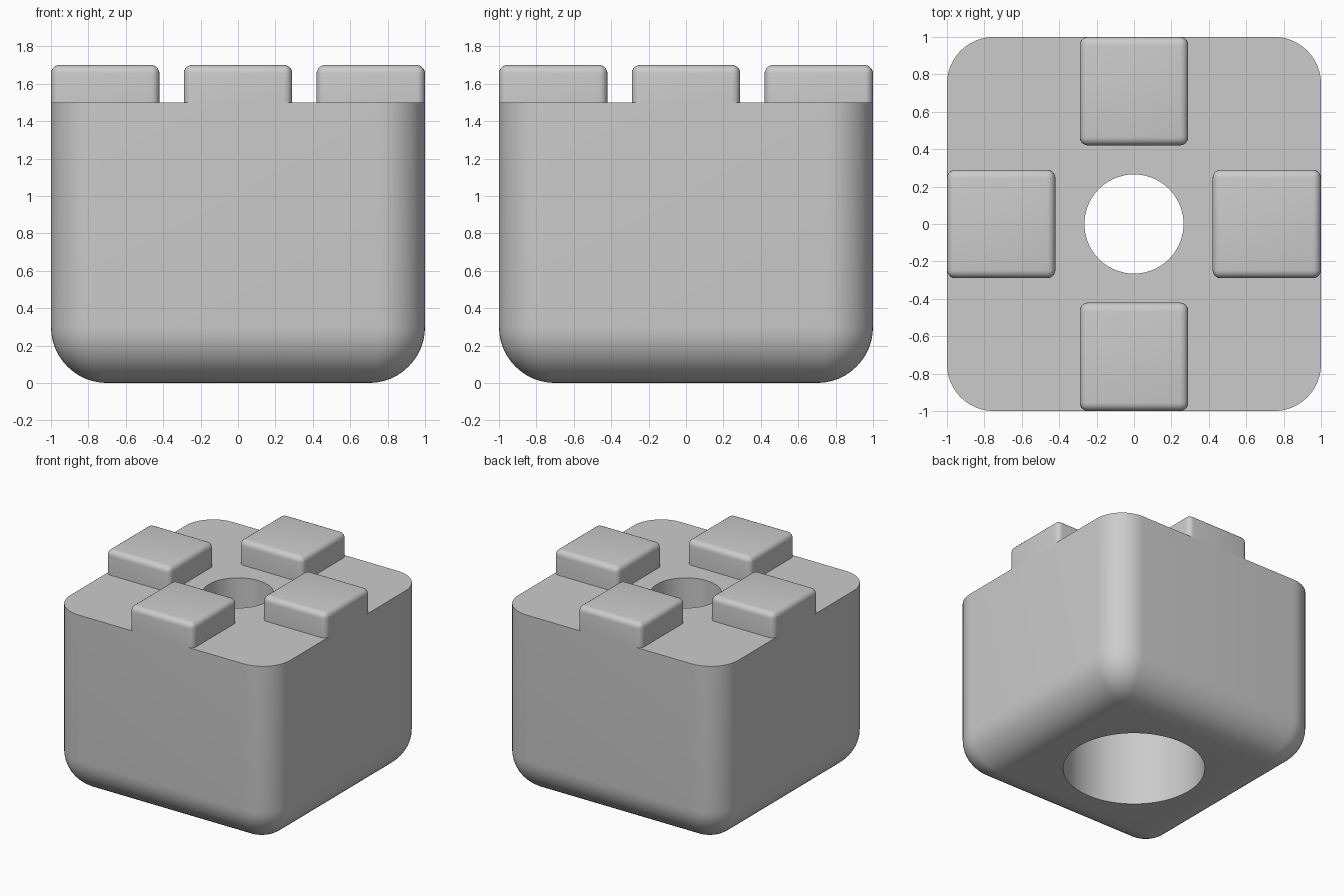
import bpy
import bmesh
import math

if "Cube" in bpy.data.objects:
    bpy.data.objects.remove(bpy.data.objects["Cube"], do_unlink=True)

HEIGHT, DECK = 1.7, 1.5
CORNER, FILLET = 0.25, 0.3

grey = bpy.data.materials.new("light_grey")
grey.use_nodes = True
colour = (0.6, 0.6, 0.6, 1)
grey.diffuse_color = colour
grey.node_tree.nodes["Principled BSDF"].inputs["Base Color"].default_value = colour


def make_object(name, bm):
    bmesh.ops.recalc_face_normals(bm, faces=bm.faces)
    mesh = bpy.data.meshes.new(name)
    bm.to_mesh(mesh)
    bm.free()
    mesh.materials.append(grey)
    obj = bpy.data.objects.new(name, mesh)
    bpy.context.collection.objects.link(obj)
    return obj


def smooth(obj):
    bpy.ops.object.select_all(action="DESELECT")
    obj.select_set(True)
    bpy.context.view_layer.objects.active = obj
    bpy.ops.object.shade_smooth_by_angle(angle=math.radians(30))


def loft(bm, rings):
    """Skin a stack of closed rings and cap both ends."""
    rings = [[bm.verts.new(p) for p in ring] for ring in rings]
    for a, b in zip(rings, rings[1:]):
        for i in range(len(a)):
            j = (i + 1) % len(a)
            bm.faces.new((a[i], a[j], b[j], b[i]))
    bm.faces.new(rings[0][::-1])
    bm.faces.new(rings[-1])


def rounded_square(half, radius, z, steps=12):
    points = []
    for quarter in range(4):
        mid = math.radians(45 + 90 * quarter)
        cx = math.copysign(half - radius, math.cos(mid))
        cy = math.copysign(half - radius, math.sin(mid))
        for s in range(steps + 1):
            a = math.pi / 2 * (quarter + s / steps)
            points.append((cx + radius * math.cos(a), cy + radius * math.sin(a), z))
    return points


def circle(radius, z, count=96):
    turn = 2 * math.pi / count
    return [(radius * math.cos(i * turn), radius * math.sin(i * turn), z) for i in range(count)]


# Body: rounded square block with a filleted underside
bm = bmesh.new()
rings = []
for s in range(13):
    a = math.pi / 2 * (1 - s / 12)
    inset = FILLET * (1 - math.cos(a))
    rings.append(rounded_square(1 - inset, CORNER - 0.8 * inset, FILLET * (1 - math.sin(a))))
rings.append(rounded_square(1, CORNER, DECK))
loft(bm, rings)
body = make_object("body", bm)

# Stepped bore: wide socket below, narrow hole through the deck
bm = bmesh.new()
loft(bm, [circle(0.54, -0.1), circle(0.54, 1.0), circle(0.265, 1.0), circle(0.265, DECK + 0.1)])
cutter = make_object("bore_cutter", bm)
cutter.hide_render = True
cut = body.modifiers.new("bore", "BOOLEAN")
cut.operation = "DIFFERENCE"
cut.solver = "EXACT"
cut.object = cutter
bpy.context.view_layer.objects.active = body
bpy.ops.object.modifier_apply(modifier=cut.name)
bpy.data.objects.remove(cutter, do_unlink=True)
smooth(body)

# Four raised pegs, softened on every edge except the foot
SIZE, SOFT = 0.58, 0.045
offset = 1 - SIZE / 2
for name, x, y in (("front_peg", 0, -offset), ("back_peg", 0, offset),
                   ("left_peg", offset, 0), ("right_peg", -offset, 0)):
    bm = bmesh.new()
    bmesh.ops.create_cube(bm, size=1)
    bmesh.ops.scale(bm, vec=(SIZE, SIZE, HEIGHT - DECK), verts=bm.verts)
    bmesh.ops.translate(bm, vec=(x, y, (HEIGHT + DECK) / 2), verts=bm.verts)
    edges = [e for e in bm.edges if max(v.co.z for v in e.verts) > DECK + 0.01]
    bmesh.ops.bevel(bm, geom=edges, offset=SOFT, segments=5, profile=0.5, affect="EDGES")
    feet = [f for f in bm.faces if all(v.co.z < DECK + 0.001 for v in f.verts)]
    bmesh.ops.delete(bm, geom=feet, context="FACES")
    smooth(make_object(name, bm))
